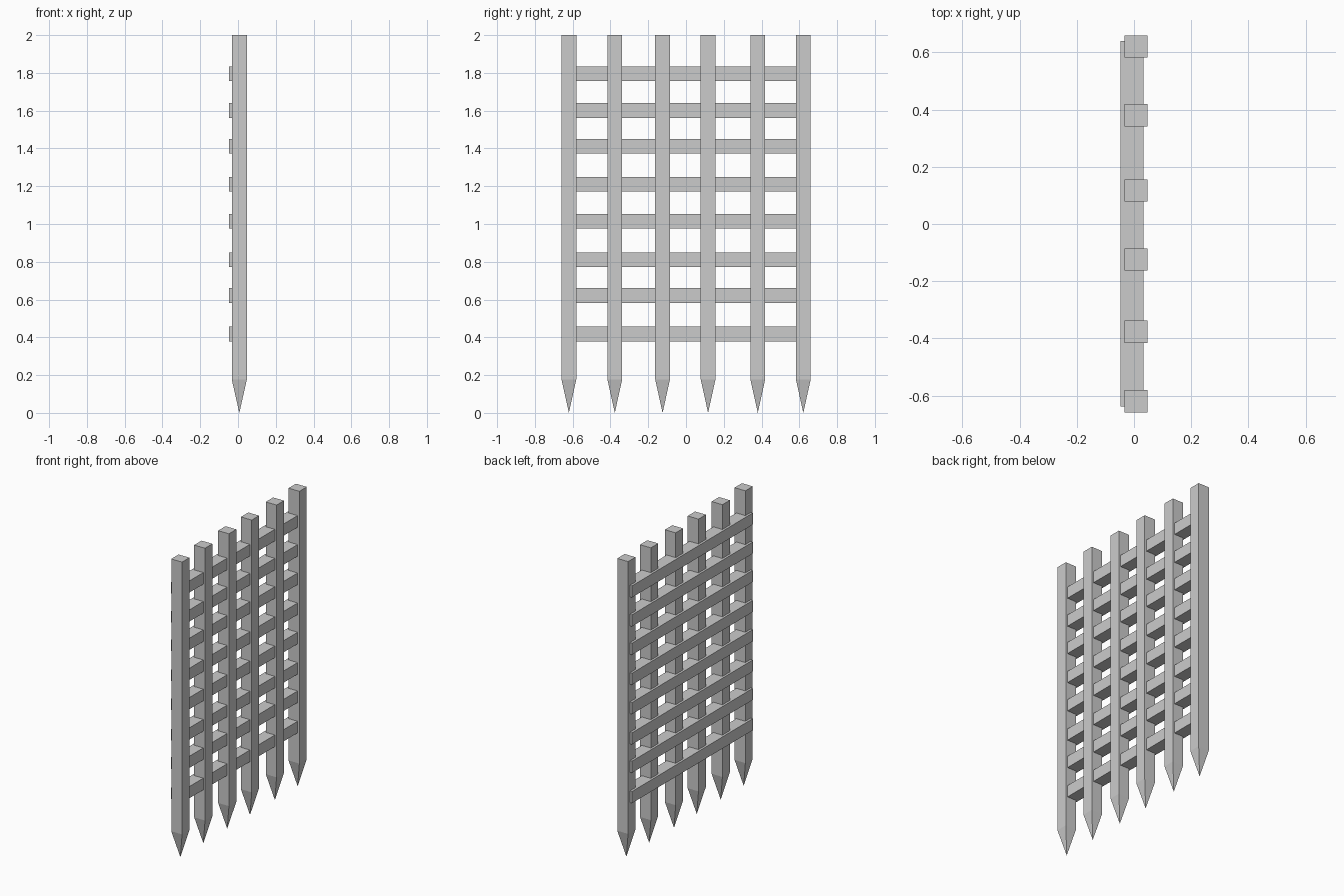
import bpy
import bmesh

if "Cube" in bpy.data.objects:
    bpy.data.objects.remove(bpy.data.objects["Cube"])

POST_Y = (-0.62, -0.377, -0.124, 0.117, 0.38, 0.621)
RAIL_Z = (0.418, 0.621, 0.811, 1.014, 1.21, 1.411, 1.601, 1.795)
W = 0.078          # timber thickness


def box(bm, lo, hi):
    """Add an axis-aligned box and return its vertices."""
    verts = bmesh.ops.create_cube(bm, size=1)["verts"]
    for v in verts:
        for i in range(3):
            v.co[i] = hi[i] if v.co[i] > 0 else lo[i]
    return verts


def finish(bm, name):
    bmesh.ops.recalc_face_normals(bm, faces=bm.faces)
    mesh = bpy.data.meshes.new(name)
    bm.to_mesh(mesh)
    bm.free()
    bpy.context.collection.objects.link(bpy.data.objects.new(name, mesh))


# Upright posts, each sharpened to a four-sided point at the bottom
for n, y in enumerate(POST_Y, 1):
    bm = bmesh.new()
    x = 0.007
    verts = box(bm, (x - 0.04, y - W / 2, 0.177), (x + 0.04, y + W / 2, 2.0))
    bottom = min(bm.faces, key=lambda f: f.calc_center_median().z)
    tip = bmesh.ops.poke(bm, faces=[bottom])["verts"][0]
    tip.co = (x, y, 0)
    finish(bm, f"post_{n}")

# Horizontal rails, passing through the posts and proud of their back side
for n, z in enumerate(RAIL_Z, 1):
    bm = bmesh.new()
    box(bm, (-0.048, -0.638, z - W / 2), (0.034, 0.64, z + W / 2))
    finish(bm, f"rail_{n}")
